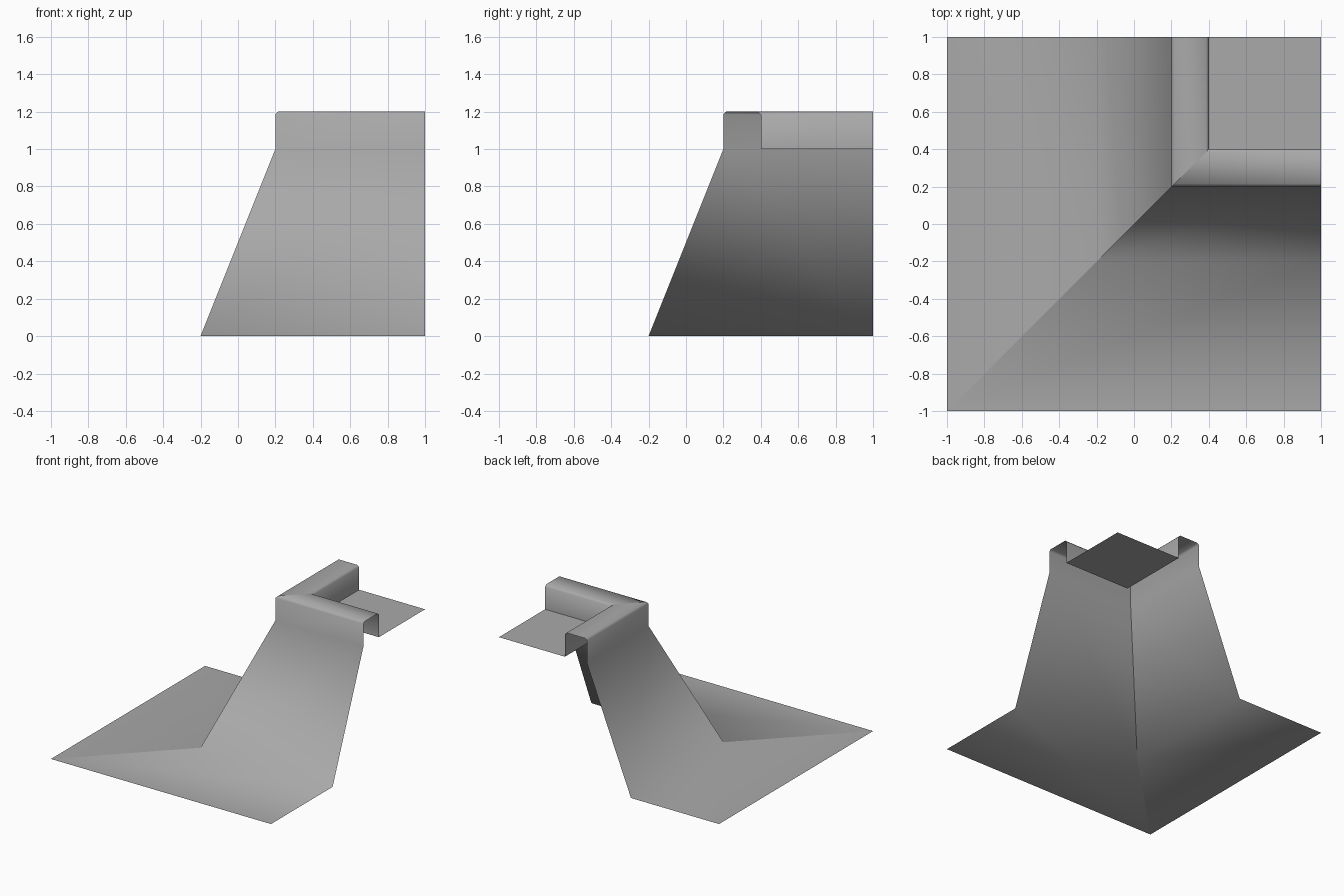
import bpy, bmesh, math

cube = bpy.data.objects.get("Cube")
if cube:
    bpy.data.objects.remove(cube, do_unlink=True)

# Single plain grey for the whole sheet
grey = bpy.data.materials.new("stone_grey")
grey.use_nodes = True
colour = (0.4, 0.4, 0.4, 1)
grey.diffuse_color = colour
grey.node_tree.nodes["Principled BSDF"].inputs["Base Color"].default_value = colour

# Cross-section (inset from the corner, height): ground, slope, parapet, roof
END = 1.0
WALL_OUT, WALL_IN, ROOF, TOP, CHAMFER = 0.2, 0.4, 1.0, 1.2, 0.015
profile = [
    (-1, 0), (-0.2, 0), (WALL_OUT, ROOF),
    (WALL_OUT, TOP - CHAMFER), (WALL_OUT + CHAMFER, TOP),
    (WALL_IN - CHAMFER, TOP), (WALL_IN, TOP - CHAMFER),
    (WALL_IN, ROOF),
]

# Sweep the section round the mitred outer corner
bm = bmesh.new()
rows = []
for p, z in profile:
    rows.append([bm.verts.new(co) for co in ((p, END, z), (p, p, z), (END, p, z))])
for low, high in zip(rows, rows[1:]):
    for i in range(2):
        bm.faces.new((low[i], low[i + 1], high[i + 1], high[i]))

# Flat roof inside the parapet
roof_corner = bm.verts.new((END, END, ROOF))
bm.faces.new((*rows[-1], roof_corner))

# Smooth along the section, crisp at the mitre and the roof edge
for face in bm.faces:
    face.smooth = True
for low, high in zip(rows, rows[1:]):
    bm.edges.get((low[1], high[1])).smooth = False
for a, b in zip(rows[-1], rows[-1][1:]):
    bm.edges.get((a, b)).smooth = False

mesh = bpy.data.meshes.new("cliff_corner")
bm.to_mesh(mesh)
bm.free()
mesh.materials.append(grey)
corner = bpy.data.objects.new("cliff_corner", mesh)
bpy.context.collection.objects.link(corner)
